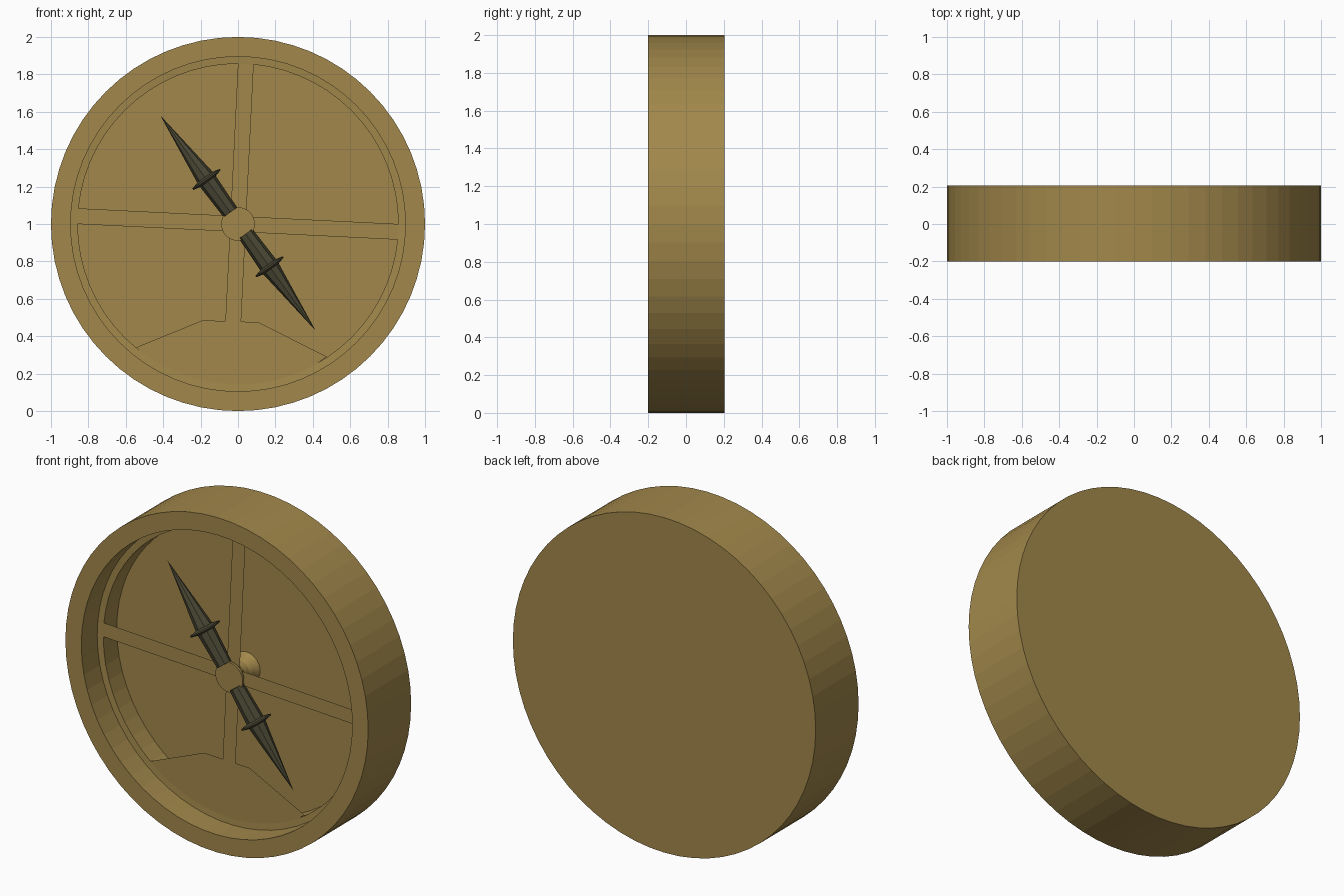
import bpy, bmesh
from math import cos, sin, pi, atan2, sqrt, radians
from mathutils import Matrix, Vector

if "Cube" in bpy.data.objects:
    bpy.data.objects.remove(bpy.data.objects["Cube"])


def material(name, color):
    m = bpy.data.materials.new(name)
    m.diffuse_color = (*color, 1)
    m.use_nodes = True
    m.node_tree.nodes["Principled BSDF"].inputs["Base Color"].default_value = m.diffuse_color
    return m


brass = material("brass", (0.36, 0.245, 0.07))
dark = material("dark_metal", (0.07, 0.065, 0.035))


def finish(name, bm, mat, matrix=None):
    if matrix:
        bm.transform(matrix)
    me = bpy.data.meshes.new(name)
    bm.to_mesh(me)
    bm.free()
    me.materials.append(mat)
    ob = bpy.data.objects.new(name, me)
    bpy.context.collection.objects.link(ob)
    return ob


def lathe(name, profile, sides, mat, matrix):
    """Spin (radius, height) points around local z; radius 0 makes a pole."""
    bm = bmesh.new()
    rings = []
    for r, h in profile:
        n = sides if r > 0 else 1
        rings.append([bm.verts.new((r * cos(2 * pi * i / sides),
                                    r * sin(2 * pi * i / sides), h)) for i in range(n)])
    for a, b in zip(rings, rings[1:]):
        for i in range(sides):
            j = (i + 1) % sides
            quad = [a[i % len(a)], a[j % len(a)], b[j % len(b)], b[i % len(b)]]
            bm.faces.new(list(dict.fromkeys(quad)))
    bmesh.ops.recalc_face_normals(bm, faces=bm.faces)
    return finish(name, bm, mat, matrix)


def plate(name, points, y, mat):
    """Flat sheet facing the front, from (x, z) points."""
    bm = bmesh.new()
    f = bm.faces.new([bm.verts.new((x, y, z)) for x, z in points])
    f.normal_update()
    if f.normal.y > 0:
        f.normal_flip()
    return finish(name, bm, mat)


# local z points to the front, centre at z = 1
FACE = Matrix.Translation((0, 0, 1)) @ Matrix.Rotation(pi / 2, 4, 'X')
DIAL_Y = -0.047

# case with rim, ledge and sunken floor
lathe("case", [(0, -0.205), (1, -0.205), (1, 0.2), (0.895, 0.2), (0.895, 0.05),
               (0.857, 0.047), (0.857, -0.08), (0, -0.08)], 64, brass, FACE)

# thin crossed dial bars, slightly turned; the lower one stops at the panel
tilt = radians(-2.8)
for name, ang, start, end in (("dial_bar_horizontal", 0, -0.858, 0.858),
                              ("dial_bar_vertical", pi / 2, -0.522, 0.858)):
    rot = Matrix.Rotation(ang + tilt, 2)
    pts = [rot @ Vector(p) for p in ((start, -0.042), (end, -0.042),
                                     (end, 0.042), (start, 0.042))]
    plate(name, [(p.x, 1 + p.y) for p in pts], DIAL_Y, brass)

# lower dial panel: angled top edge closed by an arc of the ledge
top = [(0.475, 0.29), (0.11, 0.475), (-0.19, 0.485), (-0.545, 0.34)]
a0 = atan2(0.34 - 1, -0.545)
a1 = atan2(0.29 - 1, 0.475)
arc = [(0.858 * cos(a0 + (a1 - a0) * i / 14), 1 + 0.858 * sin(a0 + (a1 - a0) * i / 14))
       for i in range(1, 14)]
plate("dial_panel", top + arc, DIAL_Y - 0.001, brass)

# waisted centre pivot
lathe("pivot", [(0, -0.08), (0.09, -0.08), (0.075, -0.055), (0.06, -0.02), (0.06, 0.02),
                (0.075, 0.055), (0.09, 0.07), (0.09, 0.085), (0, 0.085)], 32, brass, FACE)

# needle: two mirrored pointed arms, each with a lens-shaped collar
lean = atan2(-0.415, 0.575)
for name, flip in (("needle_upper", 0), ("needle_lower", pi)):
    mat = Matrix.Translation((0, -0.07, 1.005)) @ Matrix.Rotation(lean + flip, 4, 'Y')
    lathe(name + "_arm", [(0, 0.07), (0.044, 0.07), (0.052, 0.29), (0, 0.71)], 8, dark, mat)
    lathe(name + "_collar", [(0, 0.27), (0.05, 0.274), (0.09, 0.284), (0.09, 0.292),
                             (0.05, 0.302), (0, 0.306)], 24, dark, mat)
